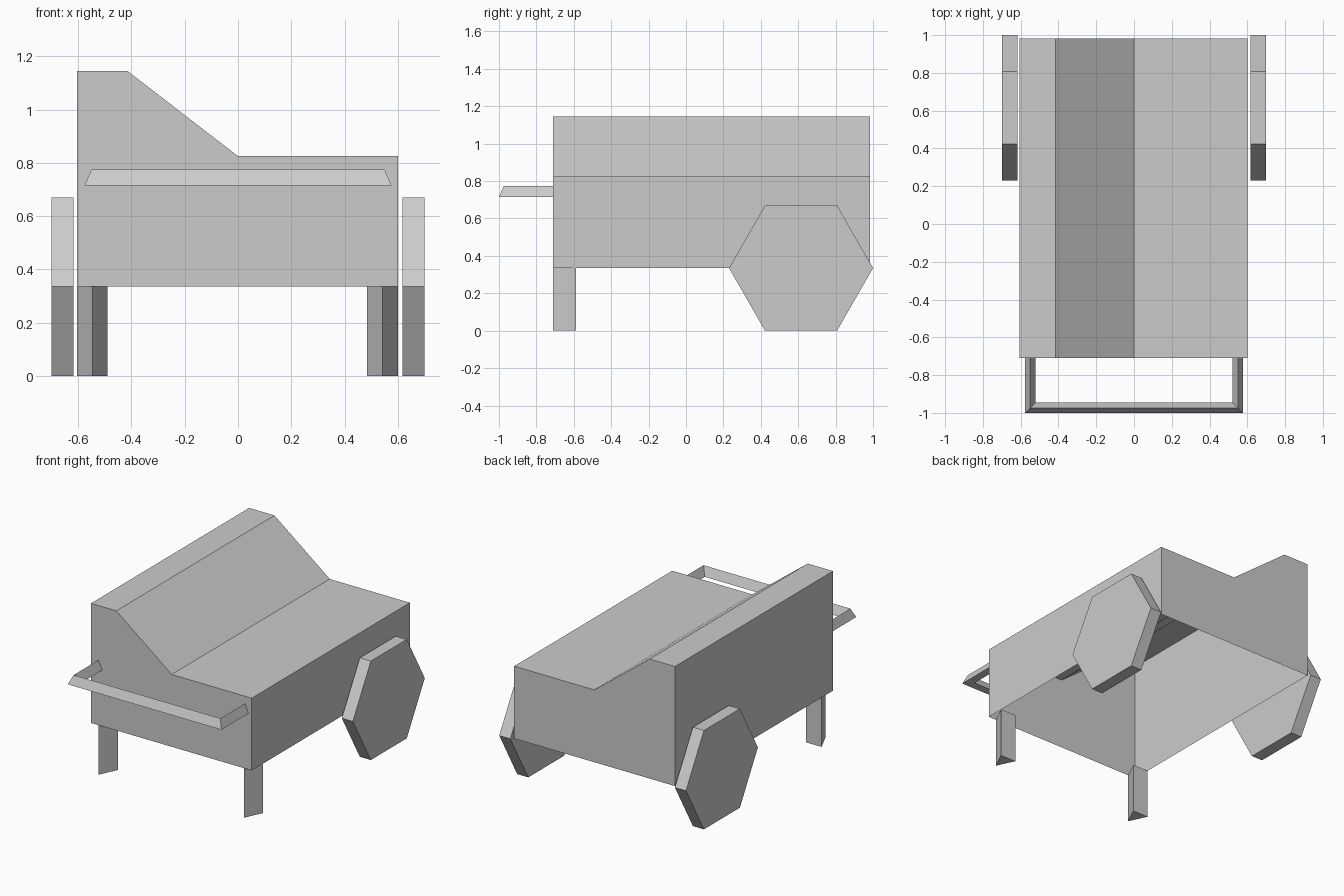
import bpy, bmesh, math

if "Cube" in bpy.data.objects:
    bpy.data.objects.remove(bpy.data.objects["Cube"])


def make_object(name, verts, faces):
    mesh = bpy.data.meshes.new(name)
    mesh.from_pydata(verts, [], faces)
    bm = bmesh.new()
    bm.from_mesh(mesh)
    bmesh.ops.recalc_face_normals(bm, faces=bm.faces)
    bm.to_mesh(mesh)
    bm.free()
    obj = bpy.data.objects.new(name, mesh)
    bpy.context.collection.objects.link(obj)
    return obj


def loft(name, rings, skip=(), closed=True):
    """Join rings of equal length with quads; skip leaves sides open."""
    n = len(rings[0])
    verts = [p for ring in rings for p in ring]
    faces = []
    for r in range(len(rings) - 1):
        for i in range(n):
            if i not in skip:
                j = (i + 1) % n
                faces.append((r * n + i, r * n + j, (r + 1) * n + j, (r + 1) * n + i))
    if closed:
        last = (len(rings) - 1) * n
        faces += [tuple(range(n)), tuple(last + i for i in range(n))]
    return make_object(name, verts, faces)


# Body: stepped profile extruded front to back, open underneath
profile = [(-0.605, 0.335), (0.6, 0.335), (0.6, 0.825), (0, 0.825),
           (-0.415, 1.145), (-0.605, 1.145)]
body = loft("body", [[(x, y, z) for x, z in profile] for y in (-0.71, 0.983)], skip=(0,))
# fix normals outward on the open shell
bm = bmesh.new()
bm.from_mesh(body.data)
front = min(bm.faces, key=lambda f: f.calc_center_median().y)
if front.normal.y > 0:
    bmesh.ops.reverse_faces(bm, faces=bm.faces)
bm.to_mesh(body.data)
bm.free()

for side, label in ((-1, "left"), (1, "right")):
    # Hexagonal wheel
    hexagon = [(0.615 + 0.385 * math.cos(i * math.pi / 3),
                0.335 + 0.387 * math.sin(i * math.pi / 3)) for i in range(6)]
    loft(f"{label}_wheel", [[(side * x, y, z) for y, z in hexagon] for x in (0.617, 0.7)])

    # Three-sided front leg with its edge facing forward
    cx = side * 0.545 - 0.002
    tri = [(cx - 0.058, -0.588), (cx, -0.71), (cx + 0.058, -0.588)]
    loft(f"{label}_leg", [[(x, y, z) for x, y in tri] for z in (0, 0.335)])

# U-shaped handle: triangular section swept along a mitred path
section = [(0, 0.715), (0.026, 0.775), (0.055, 0.715)]
path = [(-1, False), (-1, True), (1, True), (1, False)]
loft("handle", [[(s * (0.576 - d), -1 + d if corner else -0.71, z) for d, z in section]
                for s, corner in path])
